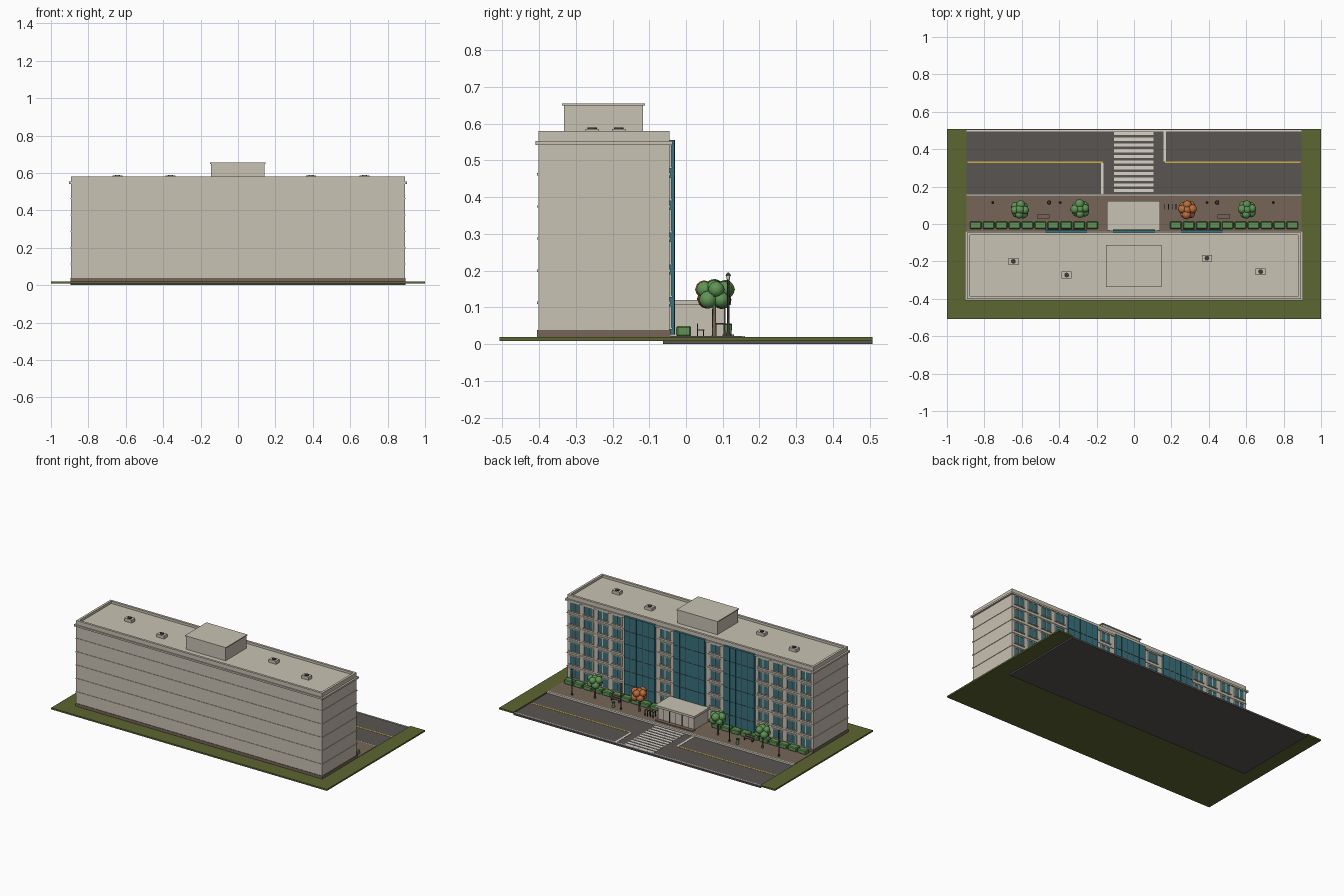
import bpy, bmesh, math, random
from mathutils import Matrix, Vector

if "Cube" in bpy.data.objects:
    bpy.data.objects.remove(bpy.data.objects["Cube"])

random.seed(4)


def mat(name, hexcode):
    def lin(c):
        return c / 12.92 if c <= 0.04045 else ((c + 0.055) / 1.055) ** 2.4
    m = bpy.data.materials.new(name)
    rgb = [lin(int(hexcode[i:i + 2], 16) / 255) for i in (0, 2, 4)]
    m.diffuse_color = (*rgb, 1)
    m.use_nodes = True
    m.node_tree.nodes["Principled BSDF"].inputs["Base Color"].default_value = m.diffuse_color
    return m


GRASS = mat("grass green", "5C6632")
ROAD = mat("asphalt grey", "595552")
BROWN = mat("paving brown", "766557")
WALL = mat("wall beige", "C9C2B3")
GLASS = mat("window teal", "38727E")
LEAF = mat("leaf green", "5F9455")
AUTUMN = mat("autumn orange", "BE6E3E")
DARK = mat("dark metal", "403A38")
YELLOW = mat("line yellow", "CFB244")
WHITE = mat("paint white", "D8D4CA")


def finish(name, bm, material, smooth=False):
    me = bpy.data.meshes.new(name)
    bm.to_mesh(me)
    bm.free()
    me.materials.append(material)
    ob = bpy.data.objects.new(name, me)
    bpy.context.collection.objects.link(ob)
    if smooth:
        for p in me.polygons:
            p.use_smooth = len(p.vertices) <= 4
    return ob


def boxes(name, material, specs, bevel=0):
    """One object from boxes given as (x0, x1, y0, y1, z0, z1)."""
    bm = bmesh.new()
    for x0, x1, y0, y1, z0, z1 in specs:
        m = Matrix.Translation(((x0 + x1) / 2, (y0 + y1) / 2, (z0 + z1) / 2))
        bmesh.ops.create_cube(bm, size=1, matrix=m @ Matrix.Diagonal((x1 - x0, y1 - y0, z1 - z0, 1)))
    ob = finish(name, bm, material)
    if bevel:
        b = ob.modifiers.new("bevel", 'BEVEL')
        b.width, b.segments = bevel, 1
    return ob


def cyls(name, material, specs, sides=12):
    """One object from upright cones given as (x, y, z0, z1, r0, r1)."""
    bm = bmesh.new()
    for x, y, z0, z1, r0, r1 in specs:
        bmesh.ops.create_cone(bm, cap_ends=True, segments=sides, radius1=r0, radius2=r1,
                              depth=z1 - z0, matrix=Matrix.Translation((x, y, (z0 + z1) / 2)))
    return finish(name, bm, material, True)


def ring(x, y0, y1, z0, z1, t):
    """Four boxes forming a rectangular loop of wall thickness t."""
    return [(-x, x, y0, y0 + t, z0, z1), (-x, x, y1 - t, y1, z0, z1),
            (-x, -x + t, y0 + t, y1 - t, z0, z1), (x - t, x, y0 + t, y1 - t, z0, z1)]


# ground: lawn around a lower road, raised pavement
boxes("lawn", GRASS, [(-1, 1, -0.508, -0.04, 0.009, 0.019),
                      (-1, -0.895, -0.04, 0.508, 0.009, 0.019),
                      (0.895, 1, -0.04, 0.508, 0.009, 0.019)])
boxes("road", ROAD, [(-0.895, 0.895, -0.063, 0.508, 0, 0.011)])
boxes("pavement", BROWN, [(-0.895, 0.895, -0.05, 0.152, 0.01, 0.022)])
boxes("kerbs", WHITE, [(-0.895, 0.895, 0.152, 0.161, 0.01, 0.022),
                       (-0.895, 0.895, 0.495, 0.503, 0.01, 0.014)])

# road markings
boxes("centre_lines", YELLOW, [(-0.89, -0.165, 0.326, 0.335, 0.01, 0.0125),
                               (0.165, 0.89, 0.326, 0.335, 0.01, 0.0125)])
boxes("stop_lines", WHITE, [(-0.177, -0.163, 0.161, 0.326, 0.01, 0.0125),
                            (0.158, 0.172, 0.335, 0.495, 0.01, 0.0125)])
boxes("crossing_stripes", WHITE, [(-0.108, 0.104, 0.17 + i * 0.0305, 0.187 + i * 0.0305, 0.01, 0.0125)
                                  for i in range(11)])

# building shell
Y0, YF = -0.402, -0.045
FLOORS = [0.025 + 0.0875 * i for i in range(6)]
boxes("main_block", WALL, [(-0.892, 0.892, Y0, YF, 0.018, 0.565)])
boxes("plinth", BROWN, [(-0.895, 0.895, Y0 - 0.003, YF + 0.003, 0.018, 0.038)])
boxes("floor_bands", WALL, [(-0.895, 0.895, Y0 - 0.003, YF + 0.003, z - 0.003, z + 0.003)
                            for z in [f + 0.0875 for f in FLOORS[:5]]])
boxes("parapet", WALL, ring(0.892, Y0, YF, 0.56, 0.58, 0.015))
boxes("cornice", WALL, ring(0.904, Y0 - 0.008, YF + 0.008, 0.542, 0.553, 0.02))
boxes("roof_house", WALL, [(-0.145, 0.142, -0.332, -0.117, 0.56, 0.649)])
boxes("roof_house_cap", WALL, [(-0.15, 0.147, -0.337, -0.112, 0.649, 0.655)])

# roof vents
VENTS = [(-0.645, -0.2), (-0.36, -0.273), (0.39, -0.183), (0.677, -0.255)]
boxes("vent_boxes", WALL, [(x - 0.027, x + 0.027, y - 0.018, y + 0.018, 0.56, 0.585) for x, y in VENTS])
cyls("vent_fans", DARK, [(x, y, 0.584, 0.589, 0.013, 0.013) for x, y in VENTS])

# street windows
cols = [s * x for s in (-1, 1) for x in (0.18, 0.53, 0.633, 0.736, 0.839)]
glass, frame = [], []
W, B = 0.034, 0.005
for x in cols:
    for f in FLOORS:
        a, b = f + 0.02, f + 0.074
        glass.append((x - W, x + W, YF - 0.001, YF + 0.002, a, b))
        for c in (x - W, x, x + W):
            frame.append((c - B / 2, c + B / 2, YF - 0.001, YF + 0.005, a, b))
        frame.append((x - W - B, x + W + B, YF - 0.001, YF + 0.005, b, b + B))
        frame.append((x - W - B, x + W + B, YF - 0.001, YF + 0.008, a - B, a))
boxes("window_panes", GLASS, glass)
boxes("window_frames", WALL, frame)

# curtain walls with mullions
bays = [(-0.472, -0.25), (-0.112, 0.112), (0.25, 0.472)]
boxes("curtain_walls", GLASS, [(a, b, YF, -0.031, 0.026, 0.555) for a, b in bays])
bars = []
for a, b in bays:
    bars += [(a + (b - a) * i / 5 - 0.0012, a + (b - a) * i / 5 + 0.0012, YF, -0.0295, 0.026, 0.555)
             for i in range(1, 5)]
    bars += [(a, b, YF, -0.0295, f + 0.0865, f + 0.089) for f in FLOORS[:5]]
boxes("curtain_mullions", DARK, bars)

# entrance porch
boxes("porch_walls", WALL, [(-0.132, 0.128, -0.04, 0.105, 0.02, 0.108)])
boxes("porch_roof", WALL, [(-0.145, 0.14, -0.035, 0.122, 0.106, 0.12)])
boxes("porch_door_frames", DARK, [(x - 0.002, x + 0.002, 0.1, 0.107, 0.022, 0.1)
                                  for x in (-0.09, -0.045, 0, 0.045, 0.09)])
boxes("porch_step", BROWN, [(-0.14, 0.135, 0.1, 0.13, 0.02, 0.026)])

# hedges
boxes("hedges", LEAF, [(s * 0.535 + d - 0.031, s * 0.535 + d + 0.031, -0.027, 0.014, 0.02, 0.05)
                       for s in (-1, 1) for d in [(i - 4.5) * 0.0693 for i in range(10)]], 0.005)

# trees: trunk plus a clump of leaf balls
TREES = [(-0.61, 0.077, LEAF), (-0.288, 0.08, LEAF), (0.285, 0.076, AUTUMN), (0.605, 0.077, LEAF)]
cyls("tree_trunks", BROWN, [(x, y, 0.02, 0.125, 0.006, 0.004) for x, y, m in TREES], 8)
for n, (x, y, m) in enumerate(TREES):
    bm = bmesh.new()
    for i in range(9):
        a = i * math.tau / 8 + random.uniform(-0.2, 0.2)
        r = 0.0 if i == 8 else 0.027
        z = 0.152 if i == 8 else 0.135 + 0.014 * (-1) ** i
        bmesh.ops.create_icosphere(bm, subdivisions=2, radius=random.uniform(0.021, 0.027),
                                   matrix=Matrix.Translation((x + r * math.cos(a), y + r * math.sin(a), z)))
    finish("tree_crown_%d" % (n + 1), bm, m, True)

# street lamps
LAMPS = [-0.755, -0.395, 0.39, 0.745]
cyls("lamp_posts", DARK, [(x, 0.115, 0.02, 0.176, 0.0035, 0.003) for x in LAMPS]
     + [(x, 0.115, 0.02, 0.032, 0.007, 0.005) for x in LAMPS]
     + [(x, 0.115, 0.187, 0.195, 0.008, 0.002) for x in LAMPS], 8)
cyls("lamp_heads", WHITE, [(x, 0.115, 0.176, 0.187, 0.004, 0.006) for x in LAMPS], 8)

# litter bins
BINS = [-0.455, 0.445]
cyls("bins", LEAF, [(x, 0.115, 0.022, 0.053, 0.009, 0.01) for x in BINS])
cyls("bin_lids", DARK, [(x, 0.115, 0.053, 0.056, 0.011, 0.009) for x in BINS])

# benches facing the street
seat, legs = [], []
for x in (-0.485, 0.48):
    seat += [(x - 0.034, x + 0.034, 0.033, 0.05, 0.037, 0.04),
             (x - 0.034, x + 0.034, 0.03, 0.033, 0.043, 0.056)]
    for d in (-0.027, 0.027):
        legs += [(x + d - 0.002, x + d + 0.002, 0.03, 0.033, 0.02, 0.045),
                 (x + d - 0.002, x + d + 0.002, 0.046, 0.049, 0.02, 0.038)]
boxes("bench_seats", BROWN, seat)
boxes("bench_legs", DARK, legs)

# bike rack hoops
hoops = []
for x in (0.165, 0.185, 0.205, 0.225):
    hoops += [(x - 0.002, x + 0.002, y, y + 0.004, 0.02, 0.058) for y in (0.078, 0.102)]
    hoops.append((x - 0.002, x + 0.002, 0.078, 0.106, 0.054, 0.058))
boxes("bike_rack", DARK, hoops)
